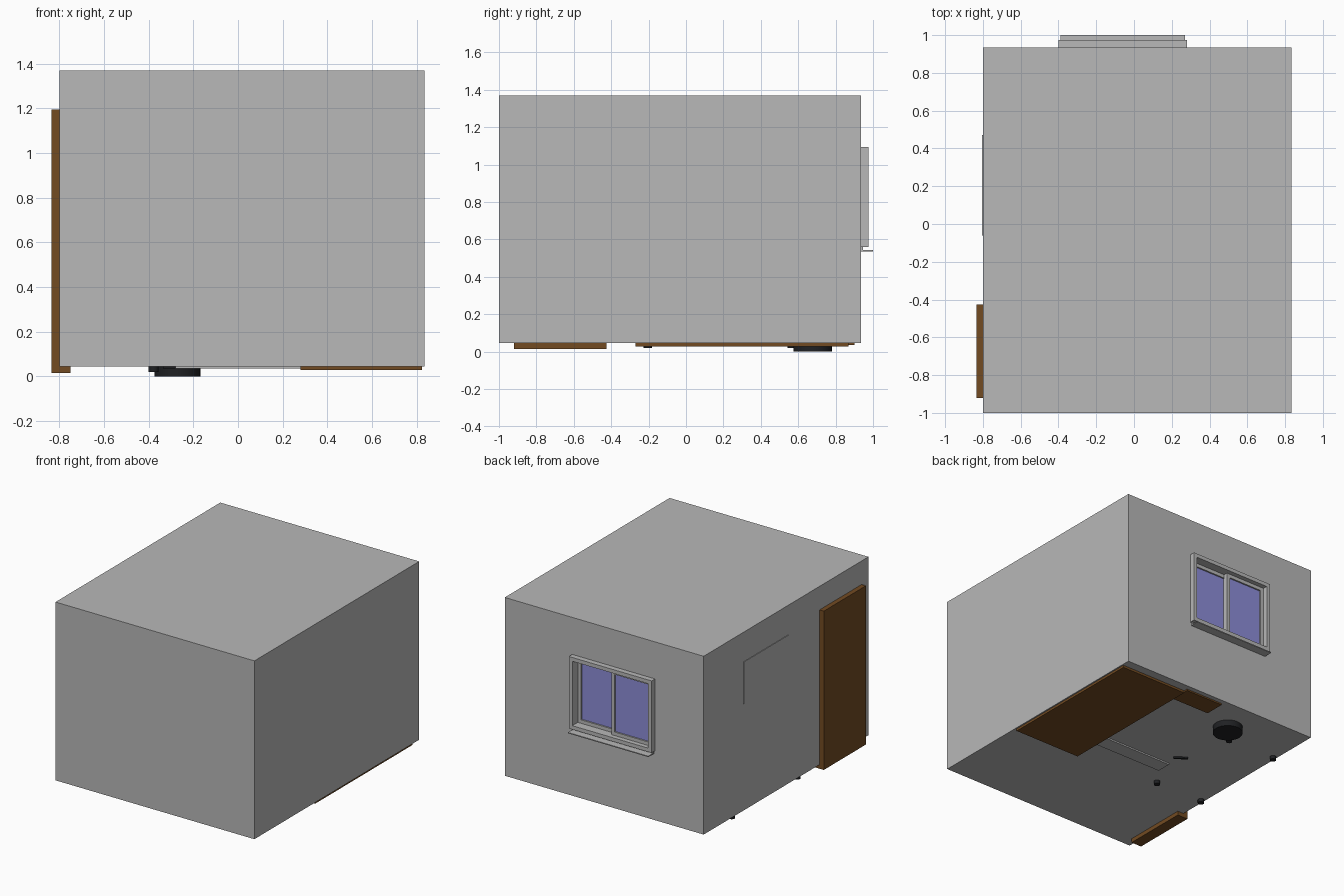
import bpy, math

if "Cube" in bpy.data.objects:
    bpy.data.objects.remove(bpy.data.objects["Cube"])


def mat(name, r, g, b):
    m = bpy.data.materials.new(name)
    m.diffuse_color = (r, g, b, 1)
    m.use_nodes = True
    m.node_tree.nodes["Principled BSDF"].inputs["Base Color"].default_value = m.diffuse_color
    return m


GREY = mat("wall grey", 0.48, 0.48, 0.48)
BROWN = mat("wood brown", 0.17, 0.07, 0.016)
BLACK = mat("matte black", 0.014, 0.015, 0.017)
GLASS = mat("window blue", 0.27, 0.27, 0.69)


def box(name, m, x, y, z):
    """Axis-aligned box from (min, max) ranges."""
    c = [(a + b) / 2 for a, b in (x, y, z)]
    bpy.ops.mesh.primitive_cube_add(size=1, location=c)
    o = bpy.context.object
    o.name = name
    o.scale = [b - a for a, b in (x, y, z)]
    bpy.ops.object.transform_apply(location=False, rotation=False, scale=True)
    o.data.materials.append(m)
    return o


def cyl(name, m, x, y, r, z0, z1, sides=32):
    bpy.ops.mesh.primitive_cylinder_add(vertices=sides, radius=r, depth=z1 - z0,
                                        location=(x, y, (z0 + z1) / 2))
    o = bpy.context.object
    o.name = name
    o.data.materials.append(m)
    bpy.ops.object.shade_smooth_by_angle()
    return o


def frame(name, m, x, y, z, w):
    """Rectangular ring of four bars in the xz plane."""
    box(name + "_bottom", m, x, y, (z[0], z[0] + w))
    box(name + "_top", m, x, y, (z[1] - w, z[1]))
    for side, a in (("left", x[0]), ("right", x[1] - w)):
        box(name + "_" + side, m, (a, a + w), y, (z[0] + w, z[1] - w))


# Room shell, hollow, with a window opening in the back wall
room = box("room_walls", GREY, (-0.80, 0.835), (-1.0, 0.935), (0.045, 1.37))
cutters = [
    box("room_cavity", GREY, (-0.75, 0.785), (-0.95, 0.85), (0.075, 1.32)),
    box("window_cutter", GREY, (-0.375, 0.255), (0.80, 1.0), (0.585, 1.07)),
]
for c in cutters:
    mod = room.modifiers.new("cut", 'BOOLEAN')
    mod.operation = 'DIFFERENCE'
    mod.solver = 'EXACT'
    mod.object = c
bpy.context.view_layer.objects.active = room
for mod in list(room.modifiers):
    bpy.ops.object.modifier_apply(modifier=mod.name)
for c in cutters:
    bpy.data.objects.remove(c, do_unlink=True)

# Window: outer frame, sill, two sliding sashes on separate tracks
frame("window_frame", GREY, (-0.40, 0.28), (0.85, 0.975), (0.56, 1.095), 0.028)
box("window_sill", GREY, (-0.39, 0.27), (0.92, 1.0), (0.536, 0.543))
box("window_sill_base", GREY, (-0.39, 0.27), (0.92, 0.945), (0.543, 0.56))
for name, x, y in (("outer_sash", (-0.372, -0.045), 0.925),
                   ("inner_sash", (-0.075, 0.252), 0.895)):
    frame(name, GREY, x, (y - 0.015, y + 0.015), (0.588, 1.067), 0.026)
    box(name + "_pane", GLASS, (x[0] + 0.02, x[1] - 0.02),
        (y - 0.004, y + 0.004), (0.608, 1.047))

# Door
box("door", BROWN, (-0.835, -0.75), (-0.92, -0.425), (0.015, 1.195))

# Wall board, just breaking through the left wall
box("wall_board", GREY, (-0.804, -0.74), (-0.06, 0.47), (0.84, 1.15))

# Bed with base and mattress, bedside cabinet beside it
box("bed_base", BROWN, (0.28, 0.825), (-0.27, 0.87), (0.028, 0.20))
box("mattress", GREY, (0.30, 0.78), (-0.25, 0.84), (0.20, 0.30))
box("bedside_cabinet", BROWN, (-0.03, 0.28), (0.75, 0.90), (0.034, 0.30))
# Thin floor mat
box("floor_mat", GREY, (-0.28, 0.28), (-0.07, 0.04), (0.034, 0.08))

# Desk on four round legs
for x in (-0.378, -0.772):
    for y in (-0.205, 0.565):
        cyl("desk_leg", BLACK, x, y, 0.022, 0.02, 0.48, 16)
box("desk_top", BROWN, (-0.785, -0.35), (-0.24, 0.60), (0.48, 0.51))

# Waste bin and chair foot
cyl("waste_bin", BLACK, -0.272, 0.677, 0.103, 0.0, 0.25)
for i in range(5):
    a = math.radians(90 + 72 * i)
    foot = box("chair_foot", BLACK, (-0.05, 0.05), (-0.01, 0.01), (0.0, 0.025))
    foot.location = (-0.30 + 0.07 * math.cos(a), 0.08 + 0.07 * math.sin(a), 0.10)
    foot.rotation_euler[2] = a
cyl("chair_post", BLACK, -0.30, 0.08, 0.015, 0.09, 0.30, 16)
cyl("chair_seat", BLACK, -0.30, 0.08, 0.12, 0.30, 0.34)
bar = box("chair_toe", BLACK, (-0.05, 0.05), (-0.008, 0.008), (0.034, 0.09))
bar.location.x, bar.location.y = -0.29, 0.155
bar.rotation_euler[2] = math.radians(-35)
